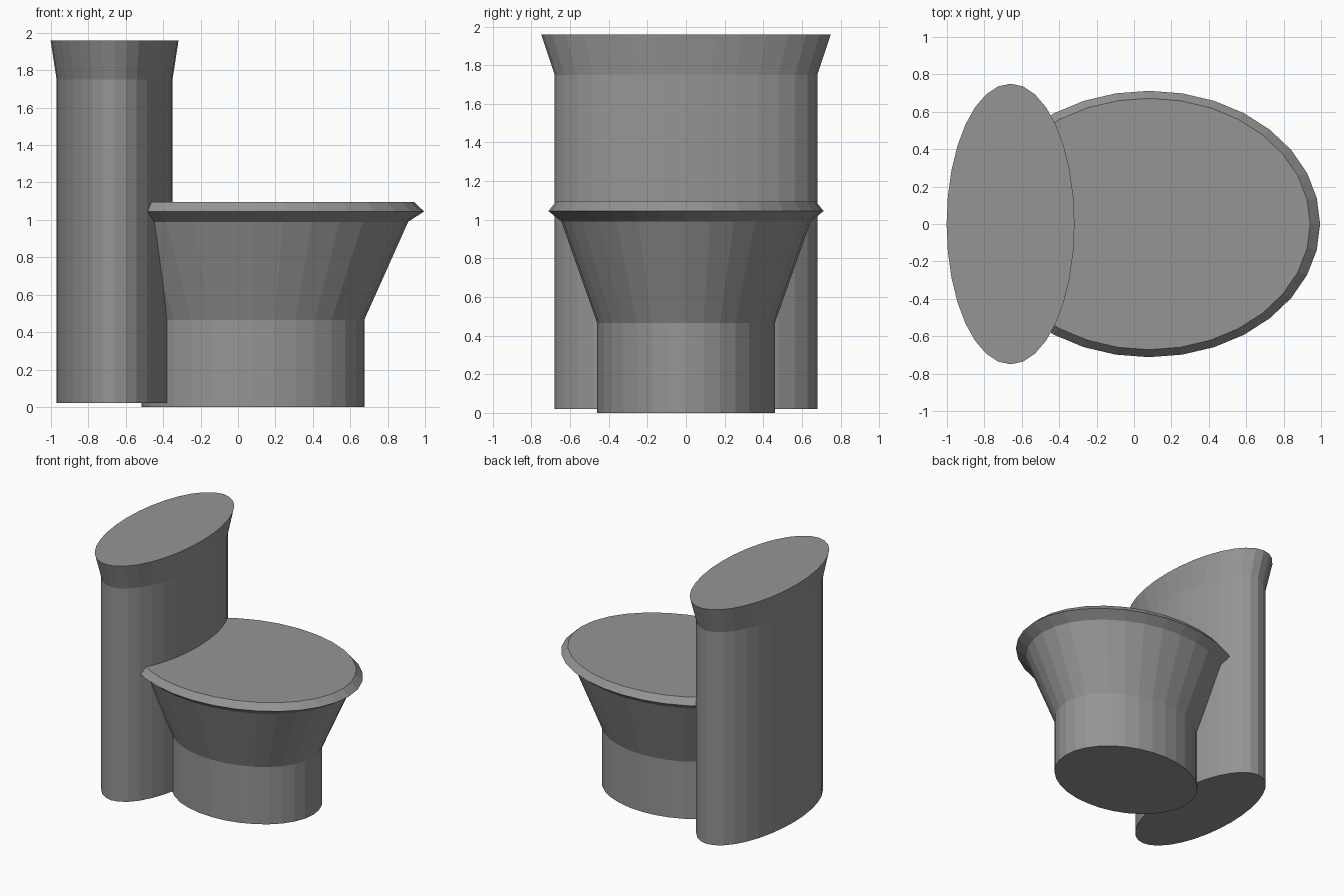
import bpy
import bmesh
from math import cos, sin, tau

cube = bpy.data.objects.get("Cube")
if cube:
    bpy.data.objects.remove(cube, do_unlink=True)

SIDES = 32

grey = bpy.data.materials.new("grey")
grey.use_nodes = True
colour = (0.3, 0.3, 0.3, 1)
grey.diffuse_color = colour
grey.node_tree.nodes["Principled BSDF"].inputs["Base Color"].default_value = colour


def elliptical_loft(name, centre_x, sections):
    """Closed flat-shaded solid through ellipses given as (z, radius x, radius y)."""
    bm = bmesh.new()
    rings = []
    for z, rx, ry in sections:
        angles = [tau * i / SIDES for i in range(SIDES)]
        rings.append([bm.verts.new((rx * cos(a), ry * sin(a), z)) for a in angles])
    for low, high in zip(rings, rings[1:]):
        for i in range(SIDES):
            j = (i + 1) % SIDES
            bm.faces.new((low[i], low[j], high[j], high[i]))
    bm.faces.new(rings[0][::-1])
    bm.faces.new(rings[-1])
    mesh = bpy.data.meshes.new(name)
    bm.to_mesh(mesh)
    bm.free()
    mesh.materials.append(grey)
    obj = bpy.data.objects.new(name, mesh)
    obj.location.x = centre_x
    bpy.context.collection.objects.link(obj)
    return obj


# Upright cistern with a flared top
elliptical_loft("cistern", -0.66, [
    (0.02, 0.31, 0.68),
    (1.75, 0.31, 0.68),
    (1.96, 0.342, 0.75),
])

# Pedestal, flared bowl and bevelled lid in one continuous solid
elliptical_loft("bowl", 0.08, [
    (0, 0.595, 0.46),
    (0.465, 0.595, 0.46),
    (0.99, 0.83, 0.645),
    (1.045, 0.915, 0.712),
    (1.095, 0.862, 0.672),
])
